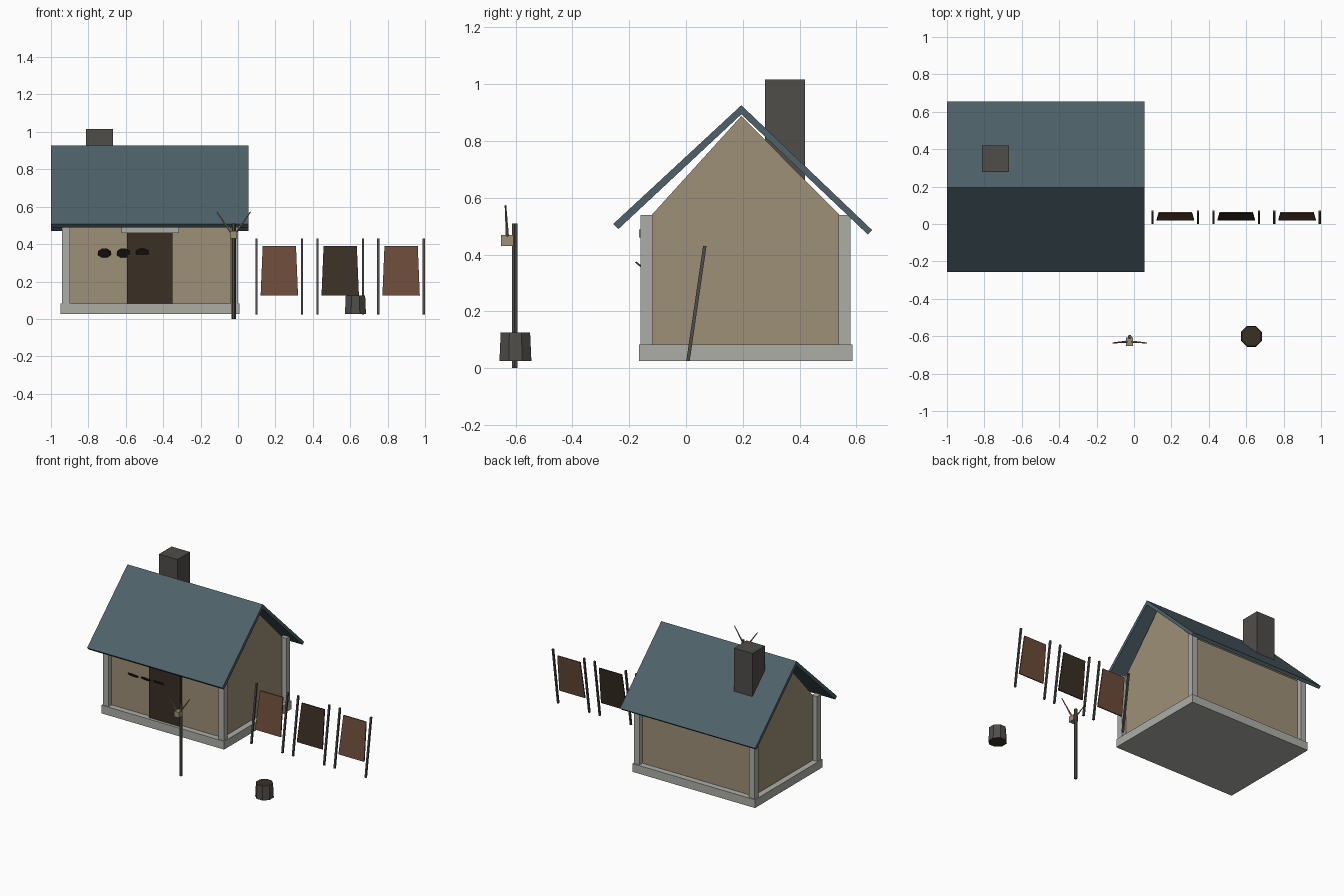
import bpy, bmesh
from math import radians, pi
from mathutils import Vector, Matrix

if "Cube" in bpy.data.objects:
    bpy.data.objects.remove(bpy.data.objects["Cube"])


def srgb(r, g, b):
    f = lambda c: c / 12.92 if c <= 0.04045 else ((c + 0.055) / 1.055) ** 2.4
    return tuple(f(c / 255) for c in (r, g, b)) + (1,)


def material(name, *rgb):
    m = bpy.data.materials.new(name)
    m.diffuse_color = srgb(*rgb)
    m.use_nodes = True
    m.node_tree.nodes["Principled BSDF"].inputs["Base Color"].default_value = m.diffuse_color
    return m


PLASTER = material("tan plaster", 158, 144, 119)
STONE = material("pale stone", 173, 173, 167)
ROOF = material("slate blue", 78, 97, 105)
GREY = material("dark grey", 80, 77, 73)
WOOD = material("dark wood", 58, 47, 37)
HIDE = material("red brown hide", 108, 76, 58)
BONE = material("bone", 158, 144, 119)


def finish(name, bm, *mats):
    bmesh.ops.recalc_face_normals(bm, faces=bm.faces)
    me = bpy.data.meshes.new(name)
    bm.to_mesh(me)
    bm.free()
    for m in mats:
        me.materials.append(m)
    ob = bpy.data.objects.new(name, me)
    bpy.context.collection.objects.link(ob)
    return ob


def box(name, x, y, z, mat):
    bm = bmesh.new()
    size = [b - a for a, b in (x, y, z)]
    mid = [(a + b) / 2 for a, b in (x, y, z)]
    bmesh.ops.create_cube(bm, size=1, matrix=Matrix.Translation(mid) @ Matrix.Diagonal((*size, 1)))
    return finish(name, bm, mat)


def prism(name, profile, offset, mat):
    """Extrude a flat outline along offset."""
    bm = bmesh.new()
    face = bm.faces.new([bm.verts.new(p) for p in profile])
    ext = bmesh.ops.extrude_face_region(bm, geom=[face], use_keep_orig=True)
    verts = [v for v in ext["geom"] if isinstance(v, bmesh.types.BMVert)]
    bmesh.ops.translate(bm, verts=verts, vec=offset)
    return finish(name, bm, mat)


def rod(name, a, b, r1, r2, sides, *mats):
    a, b = Vector(a), Vector(b)
    d = b - a
    bm = bmesh.new()
    mat = (Matrix.Translation((a + b) / 2) @ d.to_track_quat('Z', 'Y').to_matrix().to_4x4()
           @ Matrix.Rotation(pi / sides, 4, 'Z'))
    bmesh.ops.create_cone(bm, cap_ends=True, segments=sides, radius1=r1, radius2=r2,
                          depth=d.length, matrix=mat)
    return finish(name, bm, *mats)


# House: plinth, gabled walls, corner posts
box("plinth", (-0.95, 0.008), (-0.166, 0.587), (0.025, 0.083), STONE)
gable = [(-0.125, 0.08), (0.545, 0.08), (0.545, 0.535), (0.195, 0.888), (-0.125, 0.535)]
prism("walls", [(-0.908, y, z) for y, z in gable], (0.875, 0, 0), PLASTER)
for side, x in (("left", -0.941), ("right", -0.041)):
    for end, y in (("front", -0.16), ("back", 0.537)):
        box(f"{end}_{side}_corner_post", (x, x + 0.042), (y, y + 0.042), (0.08, 0.54), STONE)

# Roof slabs meeting at the ridge
for name, tip, low in (("front_roof", (-0.256, 0.508), (-0.238, 0.49)),
                       ("back_roof", (0.656, 0.486), (0.64, 0.471))):
    outline = [(0.195, 0.926), tip, low, (0.195, 0.894)]
    prism(name, [(-1.0, y, z) for y, z in outline], (1.057, 0, 0), ROOF)
box("chimney", (-0.813, -0.669), (0.279, 0.42), (0.6, 1.016), GREY)

# Door with lintel, and three tilted discs beside it
box("door", (-0.594, -0.35), (-0.146, -0.11), (0.08, 0.462), WOOD)
box("door_lintel", (-0.622, -0.316), (-0.166, -0.11), (0.46, 0.489), STONE)
for i in range(3):
    c = Vector((-0.714 + 0.101 * i, -0.151, 0.352))
    bm = bmesh.new()
    bmesh.ops.create_cone(bm, cap_ends=True, segments=8, radius1=0.037, radius2=0.037, depth=0.006,
                          matrix=Matrix.Translation(c) @ Matrix.Rotation(radians(-39), 4, 'X')
                          @ Matrix.Rotation(pi / 8, 4, 'Z'))
    finish(f"hanging_disc_{i + 1}", bm, WOOD)

# Drying racks: two leaning poles with a stretched hide between them
lean = lambda z: 0.007 + (z - 0.025) * 0.146
for i in range(3):
    cx = 0.221 + 0.3255 * i
    for s in (-1, 1):
        x = cx + s * 0.1215
        rod(f"rack_{i + 1}_pole_{s}", (x, lean(0.025), 0.025), (x, lean(0.43), 0.43),
            0.0085, 0.0085, 4, GREY)
    corners = [(-0.1, 0.126), (0.1, 0.126), (0.089, 0.39), (-0.089, 0.39)]
    prism(f"rack_{i + 1}_hide", [(cx + x, lean(z) - 0.004, z) for x, z in corners],
          (0, 0.008, 0), WOOD if i == 1 else HIDE)

# Skull on a pole
rod("skull_pole", (-0.023, -0.604, 0), (-0.023, -0.604, 0.51), 0.011, 0.011, 6, GREY)
box("skull", (-0.044, -0.006), (-0.652, -0.608), (0.43, 0.469), BONE)
for name, s in (("left", -1), ("right", 1)):
    rod(f"{name}_antler", (-0.025 + s * 0.012, -0.629, 0.462), (-0.023 + s * 0.09, -0.636, 0.573),
        0.006, 0.003, 5, BONE)

# Barrel with dark wooden lid
barrel = rod("barrel", (0.628, -0.601, 0.025), (0.628, -0.601, 0.125), 0.061, 0.056, 8, GREY, WOOD)
for p in barrel.data.polygons:
    p.material_index = int(abs(p.normal.z) > 0.9)
